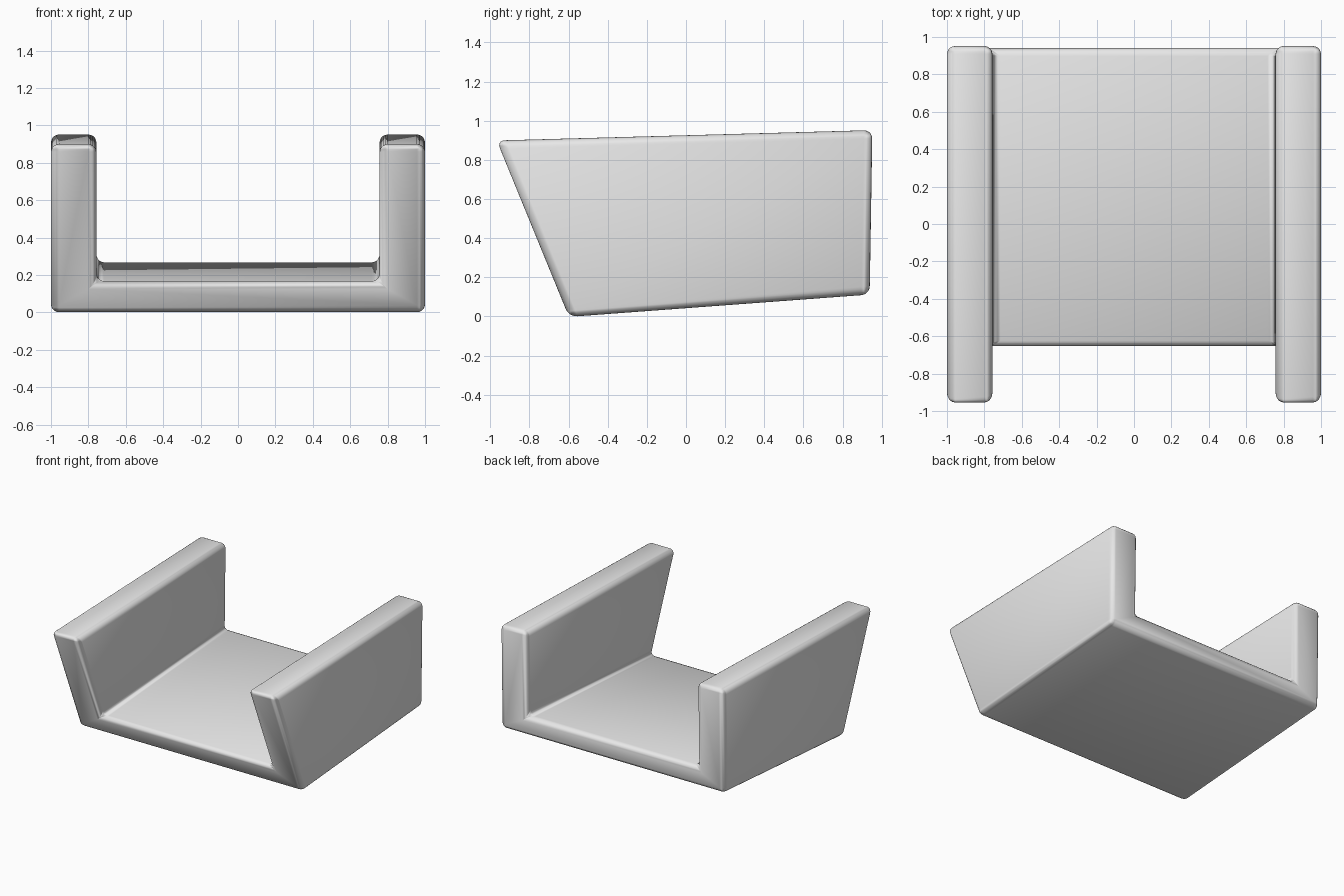
import bpy
import bmesh
from math import radians

cube = bpy.data.objects.get("Cube")
if cube:
    bpy.data.objects.remove(cube, do_unlink=True)

# One plain grey
grey = bpy.data.materials.new("plain_grey")
grey.use_nodes = True
colour = (0.8, 0.8, 0.8, 1)
grey.diffuse_color = colour
grey.node_tree.nodes["Principled BSDF"].inputs["Base Color"].default_value = colour

OUTER, INNER = 1.0, 0.757

# Right half of the U section: x, then (y, z) at the front and at the back
half = [
    (OUTER, (-0.598, -0.002), (0.938, 0.112)),
    (OUTER, (-0.967, 0.899), (0.952, 0.952)),
    (INNER, (-0.967, 0.899), (0.952, 0.952)),
    (INNER, (-0.666, 0.164), (0.941, 0.27)),
]
section = half + [(-x, f, b) for x, f, b in reversed(half)]

# Tray: loft between the slanted front and the back
bm = bmesh.new()
front = [bm.verts.new((x, *f)) for x, f, b in section]
back = [bm.verts.new((x, *b)) for x, f, b in section]
bm.faces.new(front)
bm.faces.new(back[::-1])
count = len(section)
for i in range(count):
    j = (i + 1) % count
    bm.faces.new((front[i], back[i], back[j], front[j]))
bmesh.ops.recalc_face_normals(bm, faces=bm.faces)

mesh = bpy.data.meshes.new("u_shaped_tray")
bm.to_mesh(mesh)
bm.free()
mesh.materials.append(grey)
tray = bpy.data.objects.new("u_shaped_tray", mesh)
bpy.context.collection.objects.link(tray)

# Rounded edges, including the inner corners
bevel = tray.modifiers.new("rounded_edges", "BEVEL")
bevel.width = 0.043
bevel.segments = 5
bevel.limit_method = "ANGLE"
bevel.angle_limit = radians(30)
bevel.harden_normals = True

bpy.context.view_layer.objects.active = tray
tray.select_set(True)
bpy.ops.object.modifier_apply(modifier=bevel.name)
bpy.ops.object.shade_smooth_by_angle(angle=radians(35))
